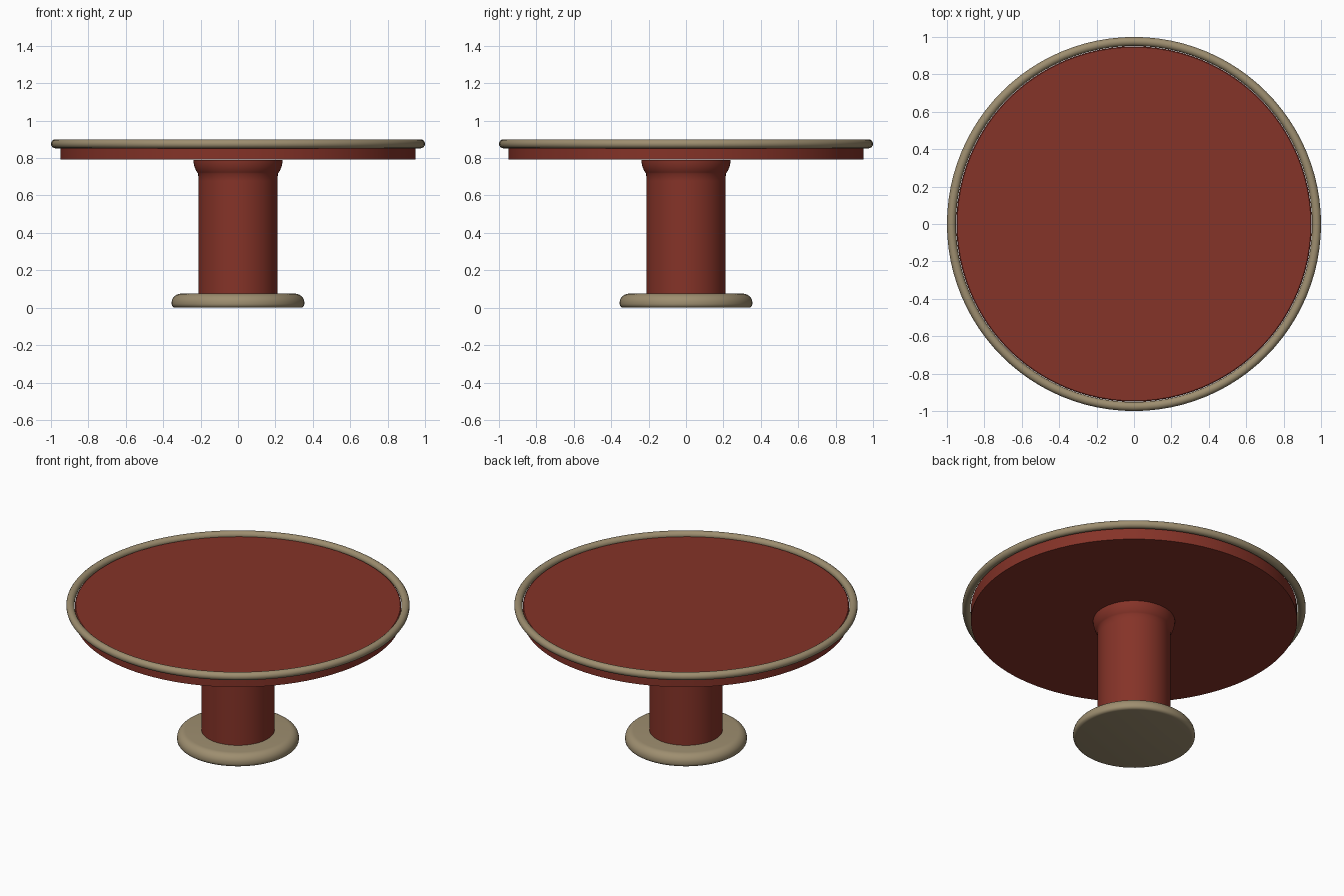
import bpy, math

cube = bpy.data.objects.get("Cube")
if cube:
    bpy.data.objects.remove(cube, do_unlink=True)

SEGMENTS = 96


def make_material(name, rgb):
    mat = bpy.data.materials.new(name)
    mat.use_nodes = True
    colour = (*rgb, 1.0)
    mat.diffuse_color = colour
    mat.node_tree.nodes["Principled BSDF"].inputs["Base Color"].default_value = colour
    return mat


def turn(name, profile, mat):
    """Spin a (radius, height) profile, bottom to top, and cap both ends."""
    n, count = SEGMENTS, len(profile)
    verts = [(r * math.cos(math.tau * i / n), r * math.sin(math.tau * i / n), z)
             for r, z in profile for i in range(n)]
    faces = [(k * n + i, k * n + (i + 1) % n, (k + 1) * n + (i + 1) % n, (k + 1) * n + i)
             for k in range(count - 1) for i in range(n)]
    faces.append(tuple(reversed(range(n))))
    faces.append(tuple(range((count - 1) * n, count * n)))
    mesh = bpy.data.meshes.new(name)
    mesh.from_pydata(verts, [], faces)
    obj = bpy.data.objects.new(name, mesh)
    bpy.context.collection.objects.link(obj)
    finish(obj, mat)


def finish(obj, mat):
    obj.data.materials.append(mat)
    bpy.ops.object.select_all(action="DESELECT")
    obj.select_set(True)
    bpy.context.view_layer.objects.active = obj
    bpy.ops.object.shade_smooth_by_angle(angle=math.radians(35))


def arc(r, z, width, height, start, end, steps=8):
    """Elliptical arc of profile points, angles in degrees."""
    angles = [math.radians(start + (end - start) * i / steps) for i in range(steps + 1)]
    return [(r + width * math.cos(a), z + height * math.sin(a)) for a in angles]


red = make_material("red_brown", (0.235, 0.033, 0.021))
beige = make_material("beige_trim", (0.34, 0.27, 0.16))

# Foot disc with rounded edge
turn("base", arc(0.335, 0.02, 0.02, 0.02, -90, 0, 4)
     + arc(0.305, 0.025, 0.05, 0.05, 0, 90)[1:], beige)

# Column and the flared collar that carries the top
turn("column", [(0.212, 0.06), (0.212, 0.69)], red)
turn("collar", [(0.212, 0.68)] + arc(0.14, 0.79, 0.098, 0.11, -42, 0), red)

# Round table top
turn("table_top", [(0.95, 0.793), (0.95, 0.872), (0.945, 0.876)], red)

# Rounded trim around the edge
bpy.ops.mesh.primitive_torus_add(major_segments=SEGMENTS, minor_segments=16,
                                 major_radius=0.976, minor_radius=0.024,
                                 location=(0, 0, 0.876))
rim = bpy.context.object
rim.name = "rim"
finish(rim, beige)
